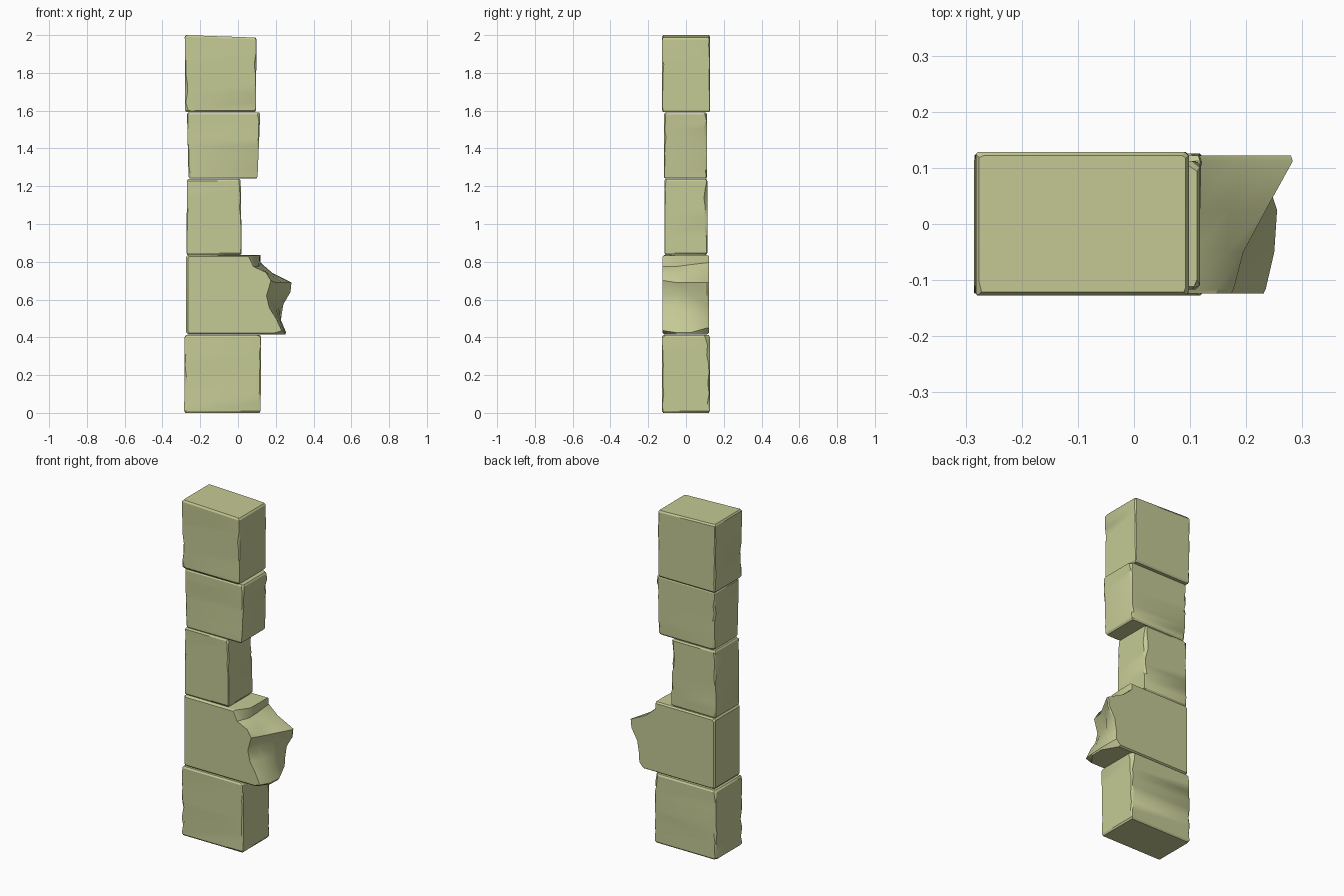
import bpy, bmesh, math, random
from mathutils import Vector

if "Cube" in bpy.data.objects:
    bpy.data.objects.remove(bpy.data.objects["Cube"], do_unlink=True)
random.seed(4)

stone = bpy.data.materials.new("pale olive stone")
stone.use_nodes = True
COLOR = (0.56, 0.59, 0.30, 1)
stone.diffuse_color = COLOR
stone.node_tree.nodes["Principled BSDF"].inputs["Base Color"].default_value = COLOR
stone.node_tree.nodes["Principled BSDF"].inputs["Roughness"].default_value = 0.9


def loft(name, rings):
    """Skin a stack of equal rings and close both ends."""
    bm = bmesh.new()
    loops = [[bm.verts.new(p) for p in ring] for ring in rings]
    for a, b in zip(loops, loops[1:]):
        for i in range(len(a)):
            j = (i + 1) % len(a)
            bm.faces.new((a[i], a[j], b[j], b[i]))
    bm.faces.new(loops[0][::-1])
    bm.faces.new(loops[-1])
    bmesh.ops.recalc_face_normals(bm, faces=bm.faces)
    mesh = bpy.data.meshes.new(name)
    bm.to_mesh(mesh)
    bm.free()
    obj = bpy.data.objects.new(name, mesh)
    bpy.context.collection.objects.link(obj)
    mesh.materials.append(stone)
    bpy.ops.object.select_all(action="DESELECT")
    obj.select_set(True)
    bpy.context.view_layer.objects.active = obj
    bpy.ops.object.shade_smooth_by_angle(angle=math.radians(30))
    return obj


def worn_block(name, z0, z1, bottom_x, top_x, y0, y1, wear):
    """Upright block whose four vertical edges are chipped by varying amounts."""
    edge = 0.01 / (z1 - z0)
    rings = []
    levels = [0, edge, 0.13, 0.25, 0.38, 0.5, 0.62, 0.75, 0.87, 1 - edge, 1]
    for t in levels:
        inset = 0.006 if t in (0, 1) else 0
        left = bottom_x[0] + (top_x[0] - bottom_x[0]) * t + inset
        right = bottom_x[1] + (top_x[1] - bottom_x[1]) * t - inset
        front, back = y0 + inset, y1 - inset
        z = z0 + (z1 - z0) * t
        ring = []
        corners = [(left, front, 1, 1), (right, front, -1, 1),
                   (right, back, -1, -1), (left, back, 1, -1)]
        for k, (x, y, sx, sy) in enumerate(corners):
            a = 0.003 + wear[k] * random.random() ** 2
            b = 0.003 + wear[k] * random.random() ** 2
            pts = [Vector((x, y + sy * b, z)), Vector((x + sx * a, y, z))]
            ring += pts if k % 2 == 0 else pts[::-1]
        rings.append(ring)
    return loft(name, rings)


# Whole blocks: edge wear runs front left, front right, back right, back left
worn_block("base_block", 0.0, 0.412, (-0.285, 0.12), (-0.282, 0.122),
           -0.127, 0.126, (0.02, 0.014, 0.024, 0.012))
worn_block("narrow_block", 0.837, 1.238, (-0.273, 0.02), (-0.27, 0.014),
           -0.115, 0.113, (0.006, 0.006, 0.018, 0.01))
worn_block("upper_block", 1.24, 1.59, (-0.262, 0.103), (-0.27, 0.118),
           -0.117, 0.112, (0.014, 0.012, 0.024, 0.016))
cap = worn_block("top_block", 1.592, 2.0, (-0.28, 0.095), (-0.282, 0.098),
                 -0.127, 0.128, (0.016, 0.008, 0.006, 0.006))

# Slight tilt of the top face
for v in cap.data.vertices:
    if v.co.z > 1.95:
        v.co.z -= 0.035 * max(0, v.co.x + 0.28)

# Broken block: ragged end outlines from top to bottom, front to back
front_break = [(0.06, 0.832), (0.085, 0.775), (0.15, 0.745), (0.178, 0.70),
               (0.155, 0.62), (0.17, 0.555), (0.205, 0.50), (0.235, 0.435), (0.20, 0.416)]
inner_break = [(0.115, 0.835), (0.11, 0.775), (0.165, 0.735), (0.195, 0.69),
               (0.172, 0.62), (0.20, 0.555), (0.222, 0.49), (0.25, 0.425), (0.247, 0.416)]
middle_break = [(0.118, 0.836), (0.118, 0.785), (0.17, 0.74), (0.235, 0.69),
                (0.215, 0.63), (0.215, 0.56), (0.228, 0.49), (0.255, 0.425), (0.25, 0.416)]
back_break = [(0.118, 0.836), (0.12, 0.795), (0.18, 0.742), (0.283, 0.69),
              (0.278, 0.64), (0.24, 0.575), (0.228, 0.50), (0.226, 0.45), (0.20, 0.416)]
rings = []
for y, profile, inset in [(-0.124, front_break, 0.008), (-0.115, front_break, 0),
                          (-0.05, inner_break, 0), (0.025, middle_break, 0),
                          (0.112, back_break, 0), (0.122, back_break, 0.007)]:
    ring = [Vector((x - inset * 0.5, y, min(max(z, 0.416 + inset), 0.836 - inset)))
            for x, z in profile]
    left = -0.274 + inset
    for x, z in [(left + 0.008, 0.416 + inset), (left, 0.426 + inset),
                 (left, 0.826 - inset), (left + 0.008, 0.836 - inset)]:
        ring.append(Vector((x, y, z)))
    rings.append(ring)
loft("broken_block", rings)
